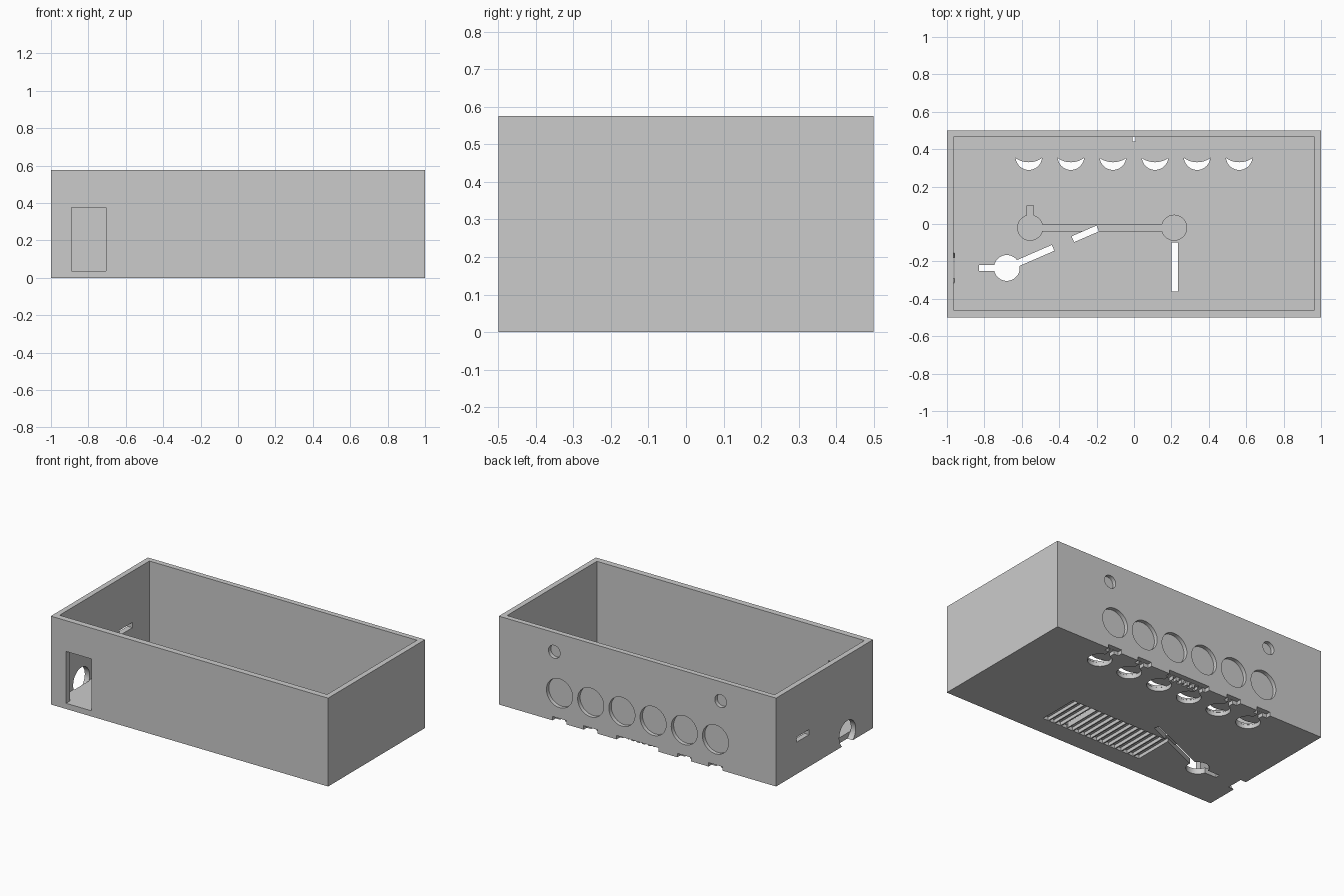
import bpy, bmesh, math
from mathutils import Matrix, Vector

if "Cube" in bpy.data.objects:
    bpy.data.objects.remove(bpy.data.objects["Cube"], do_unlink=True)

HEIGHT, FLOOR = 0.576, 0.036
BACK, LEFT_END = 0.5, -1.0


def make_object(name, bm):
    mesh = bpy.data.meshes.new(name)
    bm.to_mesh(mesh)
    bm.free()
    ob = bpy.data.objects.new(name, mesh)
    bpy.context.scene.collection.objects.link(ob)
    return ob


def block(name, x, y, z, turn=0.0):
    """Box from (min, max) ranges, turned about its own upright axis."""
    centre = Vector([sum(r) / 2 for r in (x, y, z)])
    size = [r[1] - r[0] for r in (x, y, z)]
    bm = bmesh.new()
    bmesh.ops.create_cube(bm, size=1, matrix=Matrix.Translation(centre)
                          @ Matrix.Rotation(turn, 4, "Z") @ Matrix.Diagonal((*size, 1)))
    return make_object(name, bm)


def disc(name, centre, radius, depth, axis="Z"):
    turn = {"X": Matrix.Rotation(math.pi / 2, 4, "Y"),
            "Y": Matrix.Rotation(math.pi / 2, 4, "X"), "Z": Matrix()}[axis]
    bm = bmesh.new()
    bmesh.ops.create_cone(bm, cap_ends=True, segments=48, radius1=radius, radius2=radius,
                          depth=depth, matrix=Matrix.Translation(centre) @ turn)
    return make_object(name, bm)


def cut(target, cutter):
    """Subtract the cutter for good and remove it."""
    mod = target.modifiers.new("cut", "BOOLEAN")
    mod.operation, mod.solver, mod.object = "DIFFERENCE", "EXACT", cutter
    cutter.hide_render = True
    deps = bpy.context.evaluated_depsgraph_get()
    mesh = bpy.data.meshes.new_from_object(target.evaluated_get(deps))
    target.modifiers.clear()
    target.data = mesh
    bpy.data.objects.remove(cutter, do_unlink=True)


# Open tray
tray = block("enclosure", (-1, 1), (-0.5, BACK), (0, HEIGHT))
cut(tray, block("cavity", (-0.965, 0.965), (-0.46, 0.465), (FLOOR, 1)))

# Front window
cut(tray, block("window", (-0.89, -0.705), (-0.6, -0.44), (FLOOR + 0.001, 0.375)))

# Left end wall: cable arch and slot
cut(tray, disc("arch", (LEFT_END, -0.235, 0.065), 0.085, 0.08, "X"))
cut(tray, block("side_slot", (-1.1, -0.9), (0.16, 0.29), (0.208, 0.242)))

# Back wall: shallow round recesses
KNOBS = [-0.5625 + 0.225 * i for i in range(6)]
for x in KNOBS:
    cut(tray, disc("knob_recess", (x, BACK, 0.19), 0.094, 0.05, "Y"))
for x in (-0.6, 0.6):
    cut(tray, disc("screw_recess", (x, BACK, 0.45), 0.042, 0.05, "Y"))

# Floor underside: round pockets with a crescent opening through the floor
for x in KNOBS:
    cut(tray, disc("pocket", (x, 0.36, 0), 0.072, 0.05))
    crescent = disc("crescent", (x, 0.36, 0.02), 0.071, 0.1)
    cut(crescent, disc("crescent_inner", (x, 0.452, 0.02), 0.122, 0.2))
    cut(tray, crescent)

# Channels from the pockets to notches at the back edge
for x in (KNOBS[0], KNOBS[1], KNOBS[4], KNOBS[5]):
    cut(tray, block("channel", (x - 0.018, x + 0.018), (0.4, 0.6), (-0.1, 0.024)))
    cut(tray, block("notch", (x - 0.05, x + 0.05), (0.468, 0.6), (-0.1, 0.025)))
for x in KNOBS[2:4]:
    cut(tray, block("channel", (x - 0.018, x + 0.018), (0.4, 0.6), (-0.1, 0.024)))
cut(tray, block("wide_notch", (-0.15, 0.15), (0.465, 0.6), (-0.1, 0.025)))
for i in range(5):
    x = 0.04 * (i - 2)
    cut(tray, block("comb_gap", (x - 0.01, x + 0.01), (0.44, 0.48), (-0.1, 0.02)))
cut(tray, block("pin_hole", (-0.008, 0.008), (0.44, 0.464), (-0.1, 0.1)))

# Speaker grille: slots recessed on both sides, one left open
for i in range(16):
    x = -0.329 + 0.0459 * i
    span = (x - 0.019, x + 0.019)
    if i == 12:
        cut(tray, block("open_slot", (0.2, 0.235), (-0.36, -0.1), (-0.1, 0.1)))
        cut(tray, block("slot", span, (-0.37, -0.1), (-0.1, 0.022)))
        continue
    cut(tray, block("slot", span, (-0.37, -0.1), (-0.1, 0.022)))
    cut(tray, block("slot_top", span, (-0.37, -0.1), (0.03, 0.1)))

# Cable groove on the inside of the floor
GROOVE = (0.022, 0.1)
for x in (-0.555, 0.215):
    cut(tray, disc("groove_round", (x, -0.02, 0.061), 0.067, 0.078))
cut(tray, block("groove", (-0.555, 0.215), (-0.037, -0.003), GROOVE))
cut(tray, block("groove_tab", (-0.572, -0.538), (-0.02, 0.1), GROOVE))

# Through cut for the second cable: tab, round opening and slanted slit
cut(tray, disc("round_opening", (-0.68, -0.235, 0), 0.069, 0.2))
cut(tray, block("opening_tab", (-0.83, -0.68), (-0.25, -0.22), (-0.1, 0.1)))
SLANT = Vector((0.49, 0.213)).normalized()
for start, end, top in ((0, 0.27, 0.1), (0.26, 0.4, 0.022), (0.385, 0.53, 0.1)):
    mid = Vector((-0.68, -0.235)) + SLANT * (start + end) / 2
    half = (end - start) / 2
    cut(tray, block("slit", (mid.x - half, mid.x + half), (mid.y - 0.017, mid.y + 0.017),
                    (-0.1, top), math.atan2(SLANT.y, SLANT.x)))

# One grey finish
grey = bpy.data.materials.new("light_grey")
grey.use_nodes = True
grey.diffuse_color = (0.6, 0.6, 0.6, 1)
grey.node_tree.nodes["Principled BSDF"].inputs["Base Color"].default_value = grey.diffuse_color
tray.data.materials.clear()
tray.data.materials.append(grey)
for poly in tray.data.polygons:
    poly.material_index = 0

bpy.context.view_layer.objects.active = tray
tray.select_set(True)
bpy.ops.object.shade_smooth_by_angle(angle=math.radians(30))
